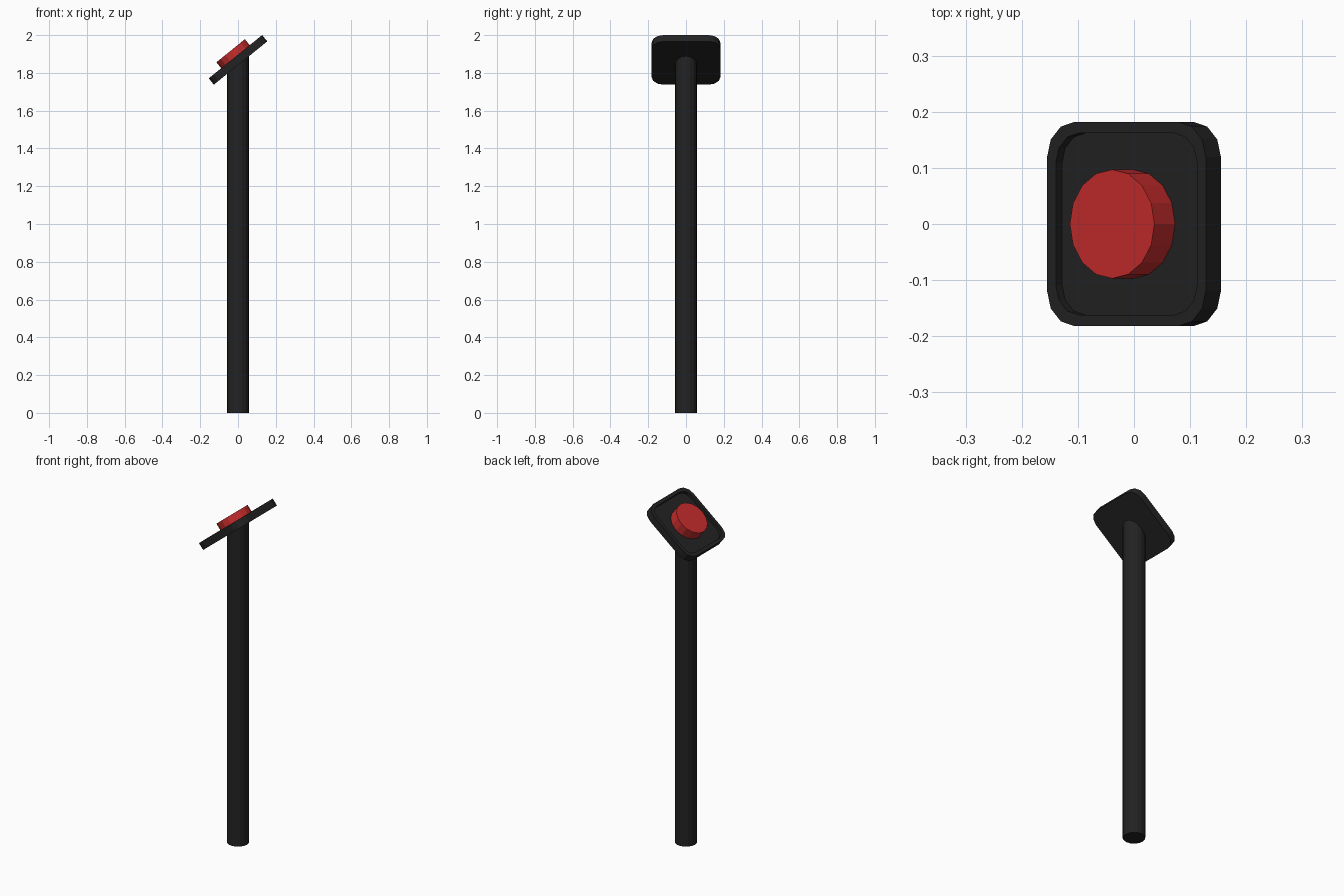
import bpy, bmesh, math
from mathutils import Matrix, Vector

if "Cube" in bpy.data.objects:
    bpy.data.objects.remove(bpy.data.objects["Cube"])

TILT = Matrix.Translation((0, 0, 1.869)) @ Matrix.Rotation(math.radians(-39), 4, 'Y')
SIZE, THICK, CORNER = 0.364, 0.043, 0.063
RIM, RECESS = 0.02, 0.018


def material(name, rgb):
    m = bpy.data.materials.new(name)
    m.diffuse_color = (*rgb, 1)
    m.use_nodes = True
    m.node_tree.nodes["Principled BSDF"].inputs["Base Color"].default_value = m.diffuse_color
    return m


def finish(name, bm, mat):
    bmesh.ops.recalc_face_normals(bm, faces=bm.faces)
    me = bpy.data.meshes.new(name)
    bm.to_mesh(me)
    bm.free()
    me.materials.append(mat)
    ob = bpy.data.objects.new(name, me)
    bpy.context.collection.objects.link(ob)
    return ob


def rounded_ring(bm, half, radius, z, steps=3):
    verts = []
    for q in range(4):
        a0 = q * math.pi / 2
        cx = (half - radius) * (1 if q in (0, 3) else -1)
        cy = (half - radius) * (1 if q < 2 else -1)
        for i in range(steps + 1):
            a = a0 + i / steps * math.pi / 2
            verts.append(bm.verts.new((cx + radius * math.cos(a), cy + radius * math.sin(a), z)))
    return verts


black = material("black", (0.0165, 0.0165, 0.0165))
red = material("red", (0.58, 0.026, 0.026))

# Tilted rounded plate with a recessed top panel
bm = bmesh.new()
h, t = SIZE / 2, THICK / 2
rings = [rounded_ring(bm, h, CORNER, -t),
         rounded_ring(bm, h, CORNER, t),
         rounded_ring(bm, h - RIM, CORNER - RIM / 2, t),
         rounded_ring(bm, h - RIM, CORNER - RIM / 2, t - RECESS)]
for a, b in zip(rings, rings[1:]):
    n = len(a)
    for i in range(n):
        j = (i + 1) % n
        bm.faces.new((a[i], a[j], b[j], b[i]))
bm.faces.new(rings[0])
bm.faces.new(rings[-1])
bm.transform(TILT)
finish("button_plate", bm, black)

# Round push button standing on the recessed panel
bm = bmesh.new()
low, high = t - RECESS, 0.062
bmesh.ops.create_cone(bm, cap_ends=True, segments=16, radius1=0.097, radius2=0.097,
                      depth=high - low,
                      matrix=TILT @ Matrix.Translation((0, 0, (low + high) / 2)))
finish("push_button", bm, red)

# Upright post, trimmed along the underside of the plate
bm = bmesh.new()
bmesh.ops.create_cone(bm, cap_ends=True, segments=16, radius1=0.059, radius2=0.059,
                      depth=2, matrix=Matrix.Translation((0, 0, 1)))
normal = TILT.to_3x3() @ Vector((0, 0, 1))
bmesh.ops.bisect_plane(bm, geom=bm.verts[:] + bm.edges[:] + bm.faces[:],
                       plane_co=TILT @ Vector((0, 0, -t + 0.001)), plane_no=normal,
                       clear_outer=True)
bmesh.ops.holes_fill(bm, edges=[e for e in bm.edges if e.is_boundary])
finish("post", bm, black)
